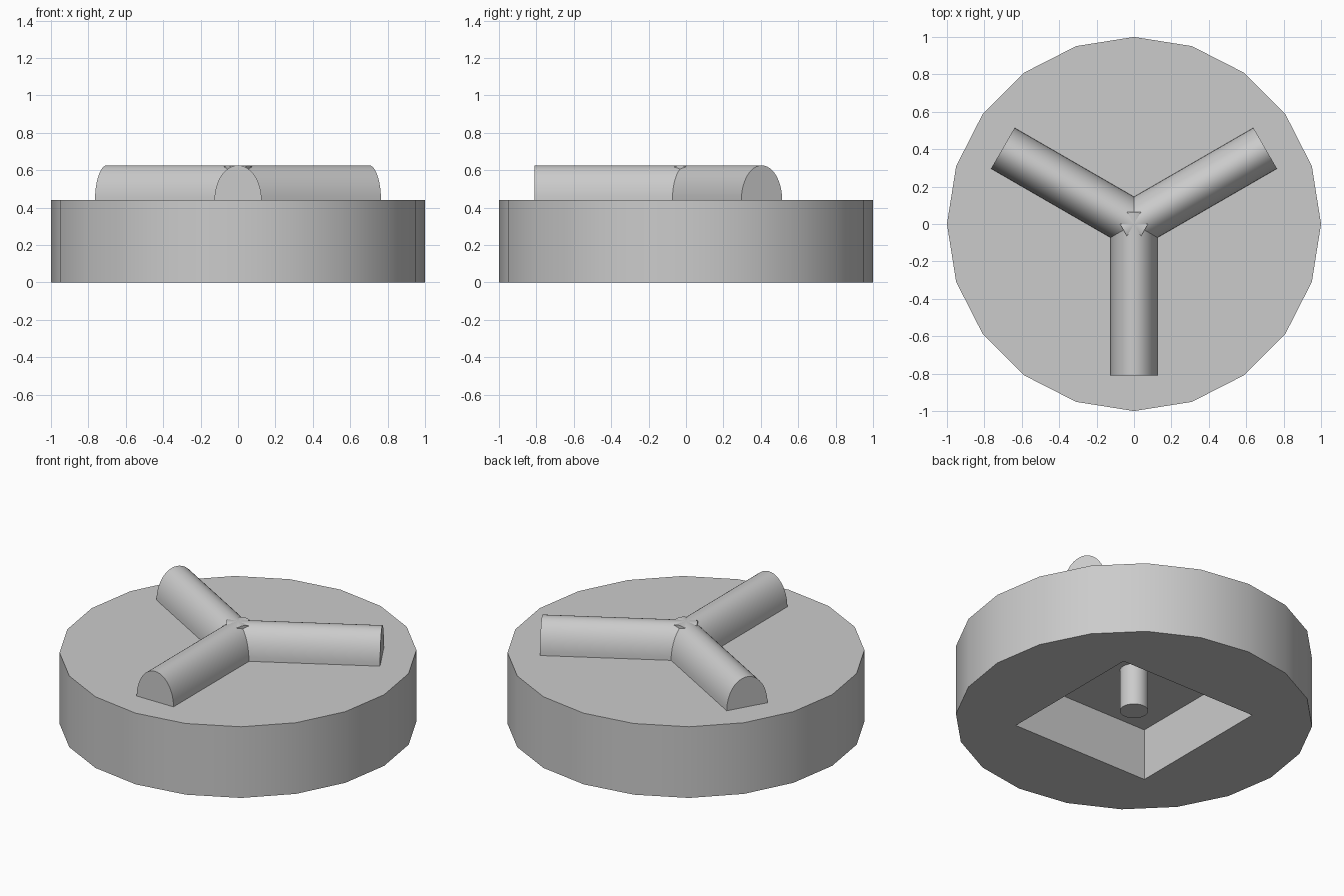
import bpy
import bmesh
from math import cos, sin, pi, radians
from mathutils import Matrix

cube = bpy.data.objects.get("Cube")
if cube:
    bpy.data.objects.remove(cube, do_unlink=True)

BASE_TOP = 0.44
RECESS_TOP = 0.32

grey = bpy.data.materials.new("plain grey")
grey.use_nodes = True
grey.diffuse_color = (0.6, 0.6, 0.6, 1)
grey.node_tree.nodes["Principled BSDF"].inputs["Base Color"].default_value = (0.6, 0.6, 0.6, 1)


def finish(name, bm):
    """Turn a bmesh into a smooth-shaded object with sharp edges kept."""
    bmesh.ops.recalc_face_normals(bm, faces=bm.faces)
    mesh = bpy.data.meshes.new(name)
    bm.to_mesh(mesh)
    bm.free()
    mesh.materials.append(grey)
    obj = bpy.data.objects.new(name, mesh)
    bpy.context.collection.objects.link(obj)
    bpy.ops.object.select_all(action='DESELECT')
    obj.select_set(True)
    bpy.context.view_layer.objects.active = obj
    bpy.ops.object.shade_smooth_by_angle(angle=radians(30))
    return obj


def raise_loop(bm, points, height):
    """Closed outline at z = 0, with walls up to a cap; returns its bottom edges."""
    low = [bm.verts.new((x, y, 0)) for x, y in points]
    high = [bm.verts.new((x, y, height)) for x, y in points]
    edges = []
    for i in range(len(points)):
        j = (i + 1) % len(points)
        bm.faces.new((low[i], low[j], high[j], high[i]))
        edges.append(bm.edges.get((low[i], low[j])))
    bm.faces.new(high)
    return edges


# Twenty-sided base with a square recess underneath
bm = bmesh.new()
rim = [(cos(i * pi / 10), sin(i * pi / 10)) for i in range(20)]
half = 0.47
square = [(half, half), (-half, half), (-half, -half), (half, -half)]
border = raise_loop(bm, rim, BASE_TOP) + raise_loop(bm, square, RECESS_TOP)
bmesh.ops.triangle_fill(bm, use_beauty=True, edges=border)
finish("base", bm)

# Pin hanging from the recess ceiling
bm = bmesh.new()
bottom, top = 0.06, RECESS_TOP + 0.02
bmesh.ops.create_cone(bm, cap_ends=True, segments=32, radius1=0.08, radius2=0.08,
                      depth=top - bottom,
                      matrix=Matrix.Translation((0, 0, (top + bottom) / 2)))
finish("recess_pin", bm)


# Three rounded arms meeting at the middle
def arm(name, angle):
    bm = bmesh.new()
    profile = [(0.126 * cos(i * pi / 24), BASE_TOP + 0.186 * sin(i * pi / 24))
               for i in range(25)]
    face = bm.faces.new([bm.verts.new((x, 0.065, z)) for x, z in profile])
    out = bmesh.ops.extrude_face_region(bm, geom=[face], use_keep_orig=True)
    moved = [v for v in out["geom"] if isinstance(v, bmesh.types.BMVert)]
    bmesh.ops.translate(bm, verts=moved, vec=(0, -0.875, 0))
    bm.transform(Matrix.Rotation(radians(angle), 4, 'Z'))
    finish(name, bm)


for name, angle in (("front_arm", 0), ("back_left_arm", 120), ("back_right_arm", 240)):
    arm(name, angle)
